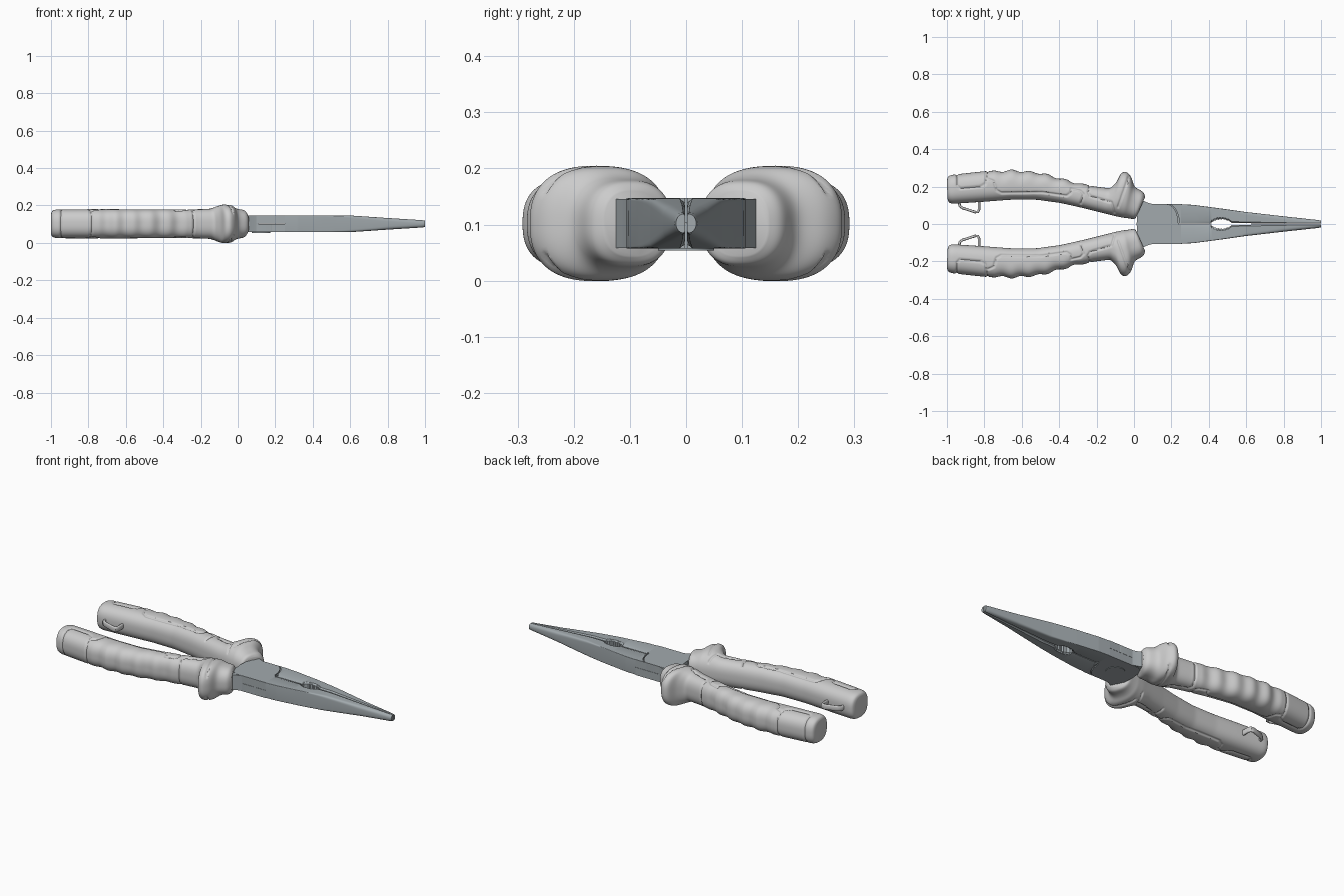
import bpy, bmesh
from math import sin, cos, pi, hypot, copysign
from mathutils import Vector

if "Cube" in bpy.data.objects:
    bpy.data.objects.remove(bpy.data.objects["Cube"])

ZC = 0.102          # mid height of the whole tool
steel = bpy.data.materials.new("steel")
steel.diffuse_color = (0.36, 0.40, 0.42, 1)
steel.use_nodes = True
steel.node_tree.nodes["Principled BSDF"].inputs["Base Color"].default_value = steel.diffuse_color


def finish(name, verts, faces, mat=None, angle=35):
    bm = bmesh.new()
    vs = [bm.verts.new(v) for v in verts]
    for f in faces:
        bm.faces.new([vs[i] for i in f])
    bmesh.ops.recalc_face_normals(bm, faces=bm.faces)
    me = bpy.data.meshes.new(name)
    bm.to_mesh(me)
    bm.free()
    ob = bpy.data.objects.new(name, me)
    bpy.context.collection.objects.link(ob)
    if mat:
        me.materials.append(mat)
    bpy.ops.object.select_all(action='DESELECT')
    ob.select_set(True)
    bpy.context.view_layer.objects.active = ob
    bpy.ops.object.shade_smooth_by_angle(angle=angle * pi / 180)
    return ob


def loft(rings):
    n = len(rings[0])
    verts = [p for r in rings for p in r]
    faces = [(i * n + j, i * n + (j + 1) % n, (i + 1) * n + (j + 1) % n, (i + 1) * n + j)
             for i in range(len(rings) - 1) for j in range(n)]
    faces += [tuple(range(n)), tuple(range(len(verts) - n, len(verts)))]
    return verts, faces


def prism(outline, z0, z1):
    return loft([[(x, y, z) for x, y in outline] for z in (z0, z1)])


def mirror_y(v):
    return [(x, -y, z) for x, y, z in v]


def turn(v):         # half turn about the long axis
    return [(x, -y, 2 * ZC - z) for x, y, z in v]


def spw(v, e):
    return copysign(abs(v) ** e, v)


def lerp_table(table, x):
    for a, b in zip(table, table[1:]):
        if x <= b[0]:
            t = (x - a[0]) / (b[0] - a[0])
            return [p + (q - p) * t for p, q in zip(a[1:], b[1:])]
    return list(table[-1][1:])


# handle stations: outer x, outer y, inner x, inner y, half thickness
STATIONS = [
    (-1.0, 0.232, -0.997, 0.135, 0.056), (-0.997, 0.255, -0.992, 0.113, 0.071),
    (-0.975, 0.263, -0.97, 0.108, 0.077), (-0.8, 0.282, -0.79, 0.12, 0.078),
    (-0.65, 0.292, -0.66, 0.13, 0.078), (-0.5, 0.278, -0.52, 0.13, 0.077),
    (-0.35, 0.236, -0.39, 0.112, 0.077), (-0.22, 0.202, -0.27, 0.085, 0.077),
    (-0.125, 0.19, -0.17, 0.06, 0.080), (-0.092, 0.225, -0.13, 0.05, 0.094),
    (-0.07, 0.275, -0.10, 0.042, 0.103), (-0.04, 0.283, -0.08, 0.038, 0.103),
    (-0.012, 0.25, -0.06, 0.034, 0.10), (0.0, 0.20, -0.04, 0.032, 0.085),
    (0.02, 0.187, -0.02, 0.029, 0.078), (0.052, 0.172, 0.006, 0.024, 0.076),
    (0.06, 0.145, 0.016, 0.045, 0.058)]

# moulded seam lines drawn on the handle in plan
SEAMS = [
    [(-0.95, 0.32), (-0.945, 0.205), (-0.93, 0.19), (-0.82, 0.20), (-0.795, 0.215), (-0.775, 0.32)],
    [(-0.785, 0.245), (-0.75, 0.23), (-0.735, 0.18), (-0.71, 0.165), (-0.49, 0.168),
     (-0.36, 0.15), (-0.34, 0.165), (-0.335, 0.19), (-0.285, 0.178), (-0.27, 0.16), (-0.285, 0.11)],
    [(-0.225, 0.25), (-0.245, 0.17), (-0.235, 0.15), (-0.12, 0.115), (-0.105, 0.06)],
    [(-0.085, 0.09), (-0.05, 0.19), (-0.03, 0.25)]]
SEGS = [(a, b) for s in SEAMS for a, b in zip(s, s[1:])]


def seam_distance(x, y):
    best = 1.0
    for (ax, ay), (bx, by) in SEGS:
        dx, dy = bx - ax, by - ay
        t = max(0, min(1, ((x - ax) * dx + (y - ay) * dy) / (dx * dx + dy * dy)))
        best = min(best, hypot(x - ax - dx * t, y - ay - dy * t))
    return best


def handle_rings(count=230, around=112):
    d = [0]
    for a, b in zip(STATIONS, STATIONS[1:]):
        d.append(d[-1] + hypot(*(p - q for p, q in zip(a, b))))
    table = [(s, *st) for s, st in zip(d, STATIONS)]
    st = [lerp_table(table, d[-1] * i / (count - 1)) for i in range(count)]
    for _ in range(10):
        st = [st[0]] + [[(a + 2 * b + c) / 4 for a, b, c in zip(st[i - 1], st[i], st[i + 1])]
                        for i in range(1, count - 1)] + [st[-1]]
    rings = []
    for ox, oy, ix, iy, hz in st:
        c = Vector(((ox + ix) / 2, (oy + iy) / 2, ZC))
        u = Vector(((ox - ix) / 2, (oy - iy) / 2, 0))
        ring = []
        for j in range(around):
            t = 2 * pi * j / around
            off = u * spw(cos(t), 0.8) + Vector((0, 0, hz * spw(sin(t), 0.8)))
            p = c + off
            depth = 0.006 * max(0, 1 - (seam_distance(p.x, p.y) / 0.0075) ** 2)
            # finger scallops on the outer side
            if -0.75 < ox < -0.27:
                depth += 0.010 * max(0, cos(t)) * (0.5 - 0.5 * cos(2 * pi * (ox + 0.75) / 0.096))
            ring.append(tuple(p - off.normalized() * depth))
        rings.append(ring)
    return rings


v, f = loft(handle_rings())
finish("handle_left", v, f, angle=50)
finish("handle_right", mirror_y(v), f, angle=50)

# tether loops on the inner faces
path = [(-0.935, 0.125), (-0.932, 0.097), (-0.918, 0.086), (-0.85, 0.064),
        (-0.834, 0.064), (-0.828, 0.078), (-0.828, 0.13)]
rings = []
for i, (x, y) in enumerate(path):
    a, b = path[max(0, i - 1)], path[min(len(path) - 1, i + 1)]
    l = hypot(b[0] - a[0], b[1] - a[1])
    nx, ny = -(b[1] - a[1]) / l, (b[0] - a[0]) / l
    rings.append([(x + nx * 0.007 * spw(cos(t), 0.6), y + ny * 0.007 * spw(cos(t), 0.6),
                   ZC + 0.015 * spw(sin(t), 0.6)) for t in [k * pi / 6 for k in range(12)]])
v, f = loft(rings)
finish("tether_loop_left", v, f, angle=60)
finish("tether_loop_right", mirror_y(v), f, angle=60)

# jaws: x, outer y, half thickness, corner power
JAW = [(0.25, 0.106, 0.045, 40), (0.32, 0.102, 0.045, 40), (0.45, 0.085, 0.045, 24),
       (0.60, 0.064, 0.0445, 9), (0.80, 0.041, 0.031, 4), (0.985, 0.021, 0.0195, 2.1),
       (1.0, 0.018, 0.017, 2)]
rings = []
for i in range(186):
    x = 0.25 + 0.75 * i / 185
    yo, hz, n = lerp_table(JAW, x)
    yi = 0.002
    if 0.415 < x < 0.52:                       # toothed pipe grip
        k = (x - 0.415) / 0.105
        yi = 0.004 + 0.019 * sin(pi * k) ** 0.6 + 0.005 * abs((k * 7) % 1 * 2 - 1)
    elif 0.52 <= x < 0.77:
        yi = 0.0055 - 0.0035 * (x - 0.52) / 0.25
    c = 0.007 * hz / 0.045
    half = [(yi + c + (yo - yi - c) * abs(cos(t)) ** (2 / n), hz * spw(sin(t), 2 / n))
            for t in [pi * (k / 20 - 0.5) for k in range(21)]]
    half = [(yi, -hz + c)] + half + [(yi, hz - c)]
    rings.append([(x, y, ZC + z) for y, z in half])
v, f = loft(rings)
finish("jaw_left", v, f, steel, 30)
finish("jaw_right", turn(v), f, steel, 30)

# lap joint: a plate and a heel per layer, the lower layer is the upper turned over
arc = [(0.175 + 0.062 * sin(k * pi / 16), 0.106 * cos(k * pi / 16)) for k in range(9)]
plate = [(0.25, -0.106), (0.25, -0.002), (0.237, -0.002)] + arc[:-1][::-1] + [
    (0.06, 0.106), (0.035, 0.09), (0.018, 0.05), (0.014, 0),
    (0.018, -0.05), (0.035, -0.09), (0.06, -0.106)]
heel = [(x + 0.006, max(y, 0.002)) for x, y in arc] + [(0.25, 0.002), (0.25, 0.106)]
for part, outline in (("joint_plate", plate), ("joint_heel", heel)):
    v, f = prism(outline, ZC + 0.0005, ZC + 0.045)
    finish(part + "_upper", v, f, steel, 30)
    finish(part + "_lower", turn(v), f, steel, 30)

# tangs running into the handles
v, f = prism([(0.11, 0.103), (0.07, 0.115), (0.04, 0.13), (-0.05, 0.155),
              (-0.05, 0.07), (0.02, 0.045), (0.08, 0.05)], ZC - 0.0435, ZC + 0.0435)
finish("tang_left", v, f, steel, 30)
finish("tang_right", mirror_y(v), f, steel, 30)

# rivet on the underside
disc = [(0.125 + 0.05 * cos(k * pi / 24), 0.05 * sin(k * pi / 24)) for k in range(48)]
v, f = prism(disc, ZC - 0.048, ZC)
finish("pivot_rivet", v, f, steel, 30)
